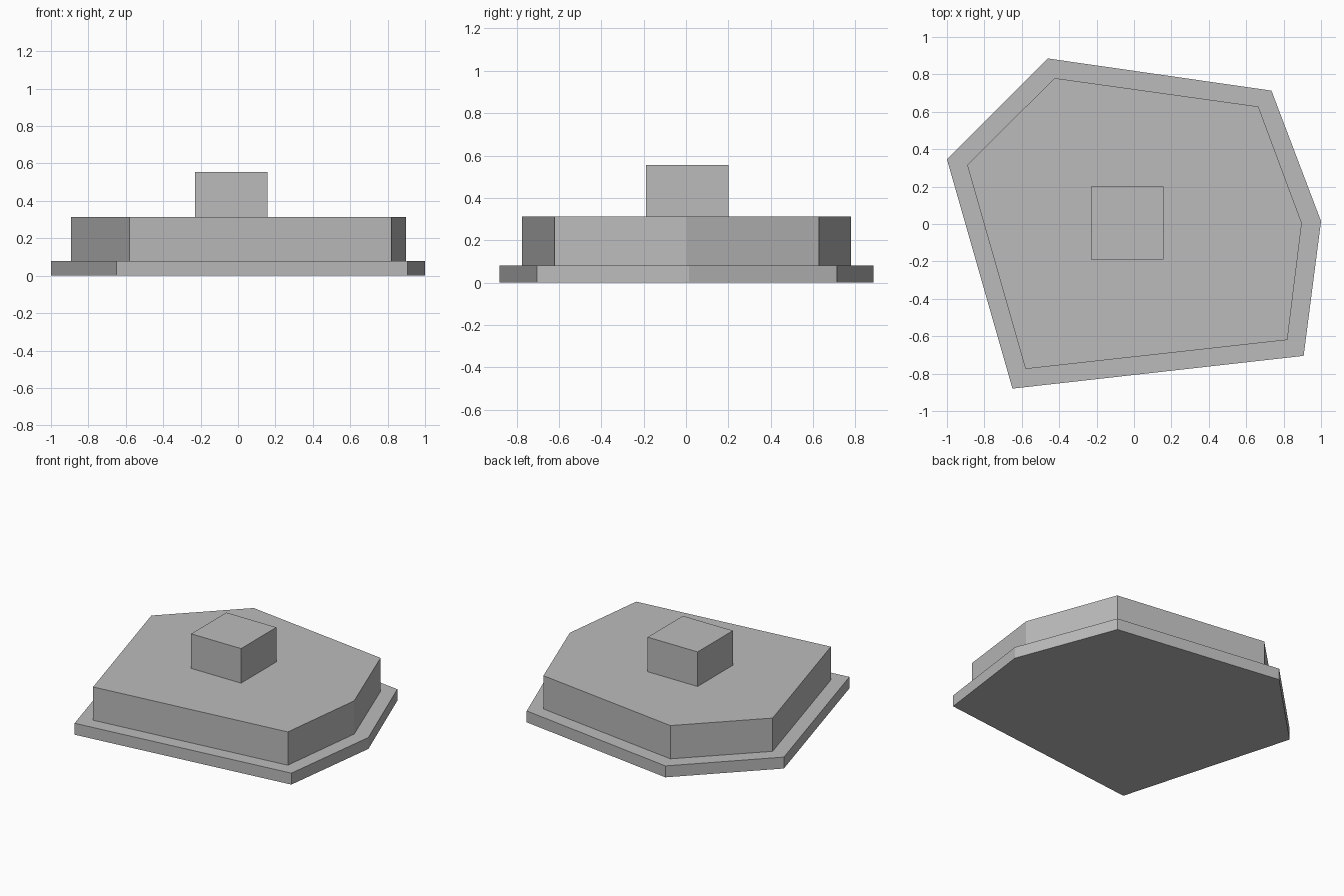
import bpy
import bmesh

cube = bpy.data.objects.get("Cube")
if cube:
    bpy.data.objects.remove(cube, do_unlink=True)

# Single plain stone colour
stone = bpy.data.materials.new("grey_stone")
stone.use_nodes = True
GREY = (0.5, 0.5, 0.5, 1)
stone.diffuse_color = GREY
stone.node_tree.nodes["Principled BSDF"].inputs["Base Color"].default_value = GREY


def prism(name, outline, bottom, top):
    """Extrude a flat outline straight up into a solid block."""
    bm = bmesh.new()
    face = bm.faces.new([bm.verts.new((x, y, bottom)) for x, y in outline])
    extruded = bmesh.ops.extrude_face_region(bm, geom=[face], use_keep_orig=True)
    for item in extruded["geom"]:
        if isinstance(item, bmesh.types.BMVert):
            item.co.z = top
    bmesh.ops.recalc_face_normals(bm, faces=bm.faces)
    mesh = bpy.data.meshes.new(name)
    bm.to_mesh(mesh)
    bm.free()
    mesh.materials.append(stone)
    obj = bpy.data.objects.new(name, mesh)
    bpy.context.collection.objects.link(obj)
    return obj


# Wide thin plinth with an irregular six-sided outline
plinth_outline = [(-0.65, -0.88), (0.907, -0.705), (1.0, 0.015),
                  (0.735, 0.713), (-0.46, 0.885), (-1.0, 0.345)]
prism("plinth", plinth_outline, 0, 0.08)

# Main block, set in from the plinth edge
block_outline = [(-0.58, -0.775), (0.82, -0.62), (0.897, 0.005),
                 (0.665, 0.628), (-0.425, 0.78), (-0.892, 0.315)]
prism("main_block", block_outline, 0.08, 0.313)

# Small square block on top
top_outline = [(-0.23, -0.19), (0.157, -0.19), (0.157, 0.2), (-0.23, 0.2)]
prism("top_block", top_outline, 0.313, 0.555)
